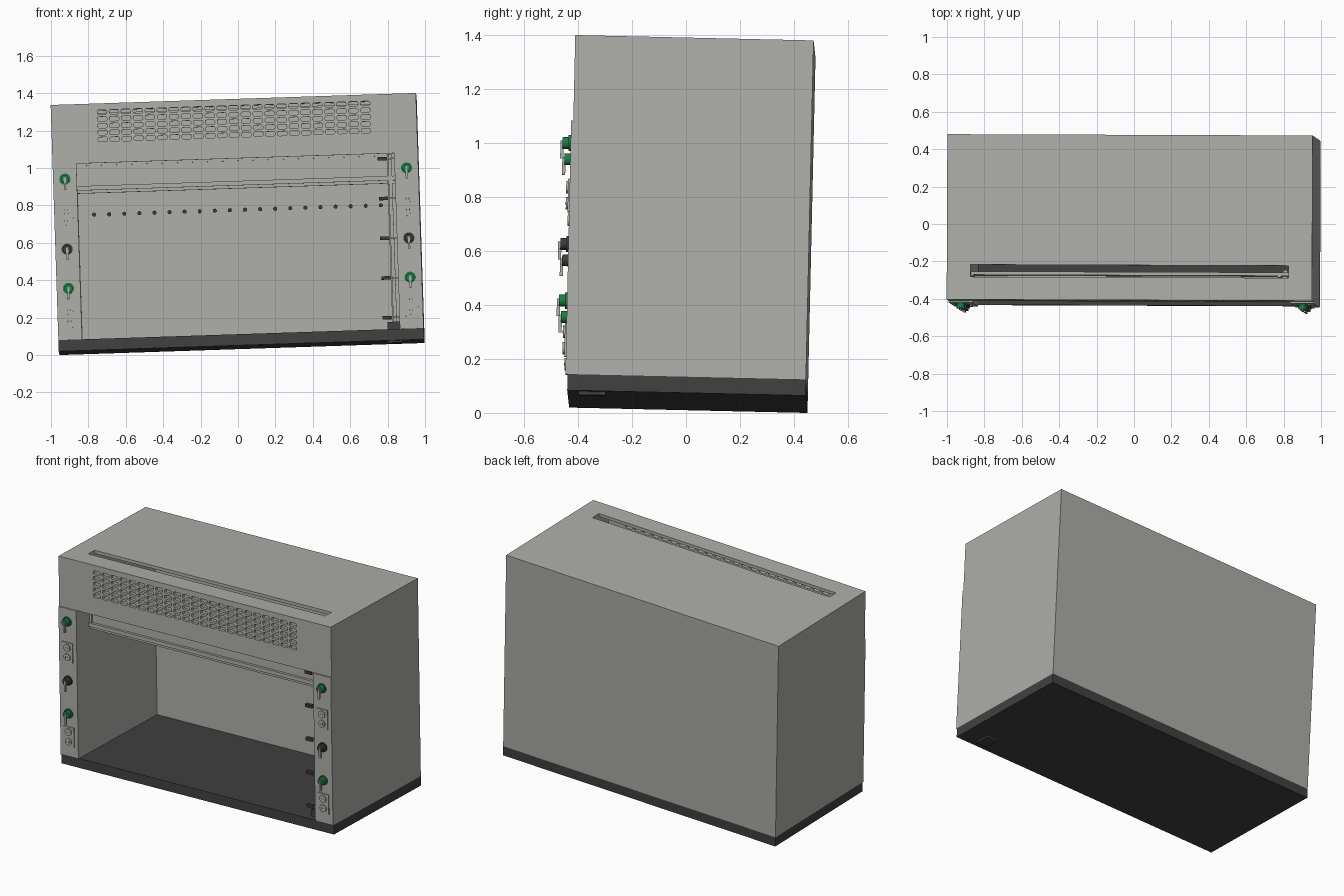
import bpy, bmesh, math
from mathutils import Matrix, Vector

if "Cube" in bpy.data.objects:
    bpy.data.objects.remove(bpy.data.objects["Cube"])

# Whole cabinet leans slightly
ax = Vector((1, -0.0037, 0.033)).normalized()
az = ax.cross(Vector((0.004, 1, -0.0225))).normalized()
ay = az.cross(ax)
LEAN = Matrix.Translation((0.02, 0.005, 0.042)) @ Matrix((ax, ay, az)).transposed().to_4x4()

def material(name, rgb):
    m = bpy.data.materials.new(name)
    m.diffuse_color = (*rgb, 1)
    m.use_nodes = True
    m.node_tree.nodes["Principled BSDF"].inputs["Base Color"].default_value = m.diffuse_color
    return m

GREY = material("light_grey", (0.42, 0.42, 0.395))
DARK = material("dark_grey", (0.052, 0.052, 0.052))
GREEN = material("valve_green", (0.012, 0.21, 0.06))
BLACK = material("fitting_black", (0.045, 0.045, 0.045))

def finish(name, bm, mat, smooth=False):
    bmesh.ops.recalc_face_normals(bm, faces=bm.faces)
    me = bpy.data.meshes.new(name)
    bm.to_mesh(me)
    bm.free()
    ob = bpy.data.objects.new(name, me)
    bpy.context.collection.objects.link(ob)
    me.materials.append(mat)
    ob.matrix_world = LEAN
    if smooth:
        bpy.ops.object.select_all(action='DESELECT')
        ob.select_set(True)
        bpy.context.view_layer.objects.active = ob
        bpy.ops.object.shade_smooth_by_angle(angle=math.radians(35))
    return ob

def add_box(bm, x, y, z):
    c = [(a + b) / 2 for a, b in (x, y, z)]
    s = [b - a for a, b in (x, y, z)]
    bmesh.ops.create_cube(bm, size=1, matrix=Matrix.Translation(c) @ Matrix.Diagonal((*s, 1)))

def boxes(name, mat, *specs):
    bm = bmesh.new()
    for s in specs:
        add_box(bm, *s)
    return finish(name, bm, mat)

def add_disc(bm, x, z, r, y0, y1, n=20):
    m = Matrix.Translation((x, (y0 + y1) / 2, z)) @ Matrix.Rotation(math.pi / 2, 4, 'X')
    bmesh.ops.create_cone(bm, cap_ends=True, segments=n, radius1=r, radius2=r,
                          depth=abs(y1 - y0), matrix=m)

W, D, H, IN, BACK = 0.977, 0.442, 1.318, 0.85, 0.35
BASE, HEAD, FRONT = 0.06, 1.0, -0.45

# Base slab, which is also the work surface
boxes("base", DARK, ((-W, W), (-D, D), (0, BASE)))

# Side walls, back wall and roof with a long slot for the sash
for side, s in (("left", -1), ("right", 1)):
    xs = tuple(sorted((s * IN, s * W)))
    boxes(side + "_wall", GREY, (xs, (-D, D), (BASE, H)))
    boxes(side + "_column", GREY, (xs, (FRONT, -D), (BASE, HEAD)))
boxes("back_wall", GREY, ((-IN, IN), (BACK, D), (BASE, H)))
boxes("roof", GREY, ((-IN, IN), (-0.255, BACK), (H - 0.02, H)),
      ((-IN, IN), (-D, -0.32), (H - 0.02, H)))

# Header panel with a grid of rounded vent slots cut out
header = boxes("header_panel", GREY, ((-IN, IN), (-D, -D + 0.02), (HEAD, H - 0.02)))
bm = bmesh.new()
COLS, ROWS, HW, HH, R = 23, 5, 0.025, 0.012, 0.008
for i in range(COLS):
    for j in range(ROWS):
        cx = -0.704 + 1.408 * i / (COLS - 1)
        cz = 1.125 + 0.0365 * j
        ring = []
        for k, (sx, sz) in enumerate(((1, 1), (-1, 1), (-1, -1), (1, -1))):
            for a in (0, 45, 90):
                t = math.radians(a + 90 * k)
                ring.append((cx + sx * (HW - R) + R * math.cos(t),
                             cz + sz * (HH - R) + R * math.sin(t)))
        lo = [bm.verts.new((x, -D - 0.02, z)) for x, z in ring]
        hi = [bm.verts.new((x, -D + 0.04, z)) for x, z in ring]
        bm.faces.new(lo)
        bm.faces.new(hi[::-1])
        for k in range(len(ring)):
            n = (k + 1) % len(ring)
            bm.faces.new((lo[k], hi[k], hi[n], lo[n]))
cutter = finish("vent_cutter", bm, GREY)
cutter.hide_render = True
cutter.hide_set(True)
mod = header.modifiers.new("vents", 'BOOLEAN')
mod.object = cutter
mod.operation = 'DIFFERENCE'
mod.solver = 'EXACT'

# Raised sash with frame and handle rail
boxes("sash_panel", GREY, ((-IN, IN), (-0.308, -0.29), (0.87, 1.27)))
boxes("sash_frame", GREY, ((-IN, -0.835), (-0.316, -0.308), (0.88, 1.27)),
      ((0.79, 0.81), (-0.316, -0.308), (0.88, 1.27)),
      ((-0.835, 0.79), (-0.316, -0.308), (0.99, 1.02)))
boxes("sash_handle", GREY, ((-IN, IN), (-0.325, -0.288), (0.858, 0.882)),
      ((-IN, IN), (-0.315, -0.288), (0.842, 0.858)))

# Vertical track with clips and the drain cup beside the right column
boxes("sash_track", GREY, ((0.81, 0.818), (-0.33, -0.27), (BASE, HEAD)),
      ((0.818, 0.835), (-0.32, -0.27), (BASE, HEAD)))
clips = [0.123 + 0.2125 * i for i in range(5)]
boxes("clips", BLACK, *[((0.76, 0.81), (-0.412, -0.388), (z - 0.009, z + 0.009)) for z in clips])
boxes("clip_arms", GREY, *[((0.81, IN), (-0.404, -0.396), (z - 0.004, z + 0.004)) for z in clips])
boxes("drain_cup", DARK, ((0.785, IN), (-0.4, -0.3), (BASE, 0.1)),
      ((0.785, 0.86), (-0.4, -0.3), (-0.012, 0.01)))

# Row of sockets along the back wall
bm = bmesh.new()
for i in range(20):
    add_disc(bm, -0.767 + 1.534 * i / 19, 0.742, 0.011, BACK - 0.012, BACK + 0.005, 10)
finish("back_sockets", bm, BLACK)

# Valves and power outlets on both columns
for side, s in (("left", -1), ("right", 1)):
    x = s * 0.914
    for label, z, mat in (("upper", 0.919, GREEN), ("middle", 0.544, BLACK), ("lower", 0.334, GREEN)):
        bm = bmesh.new()
        add_disc(bm, x, z, 0.03, FRONT, FRONT - 0.008)
        add_disc(bm, x, z, 0.022, FRONT - 0.008, FRONT - 0.03)
        finish(f"{side}_{label}_valve", bm, mat, True)
        boxes(f"{side}_{label}_lever", GREY,
              ((x - 0.006, x + 0.006), (FRONT - 0.038, FRONT - 0.026), (z - 0.058, z + 0.008)))
    for label, z in (("upper", 0.725), ("lower", 0.188)):
        bm = bmesh.new()
        add_box(bm, (x - 0.038, x + 0.038), (FRONT - 0.006, FRONT), (z - 0.062, z + 0.062))
        for dz in (-0.03, 0.03):
            add_disc(bm, x, z + dz, 0.023, FRONT - 0.006, FRONT - 0.013, 16)
        finish(f"{side}_{label}_outlet", bm, GREY, True)
        boxes(f"{side}_{label}_outlet_pins", BLACK,
              *[((x + dx - 0.002, x + dx + 0.002), (FRONT - 0.014, FRONT - 0.012),
                 (z + dz - 0.005, z + dz + 0.005)) for dx in (-0.008, 0.008) for dz in (-0.03, 0.03)])
